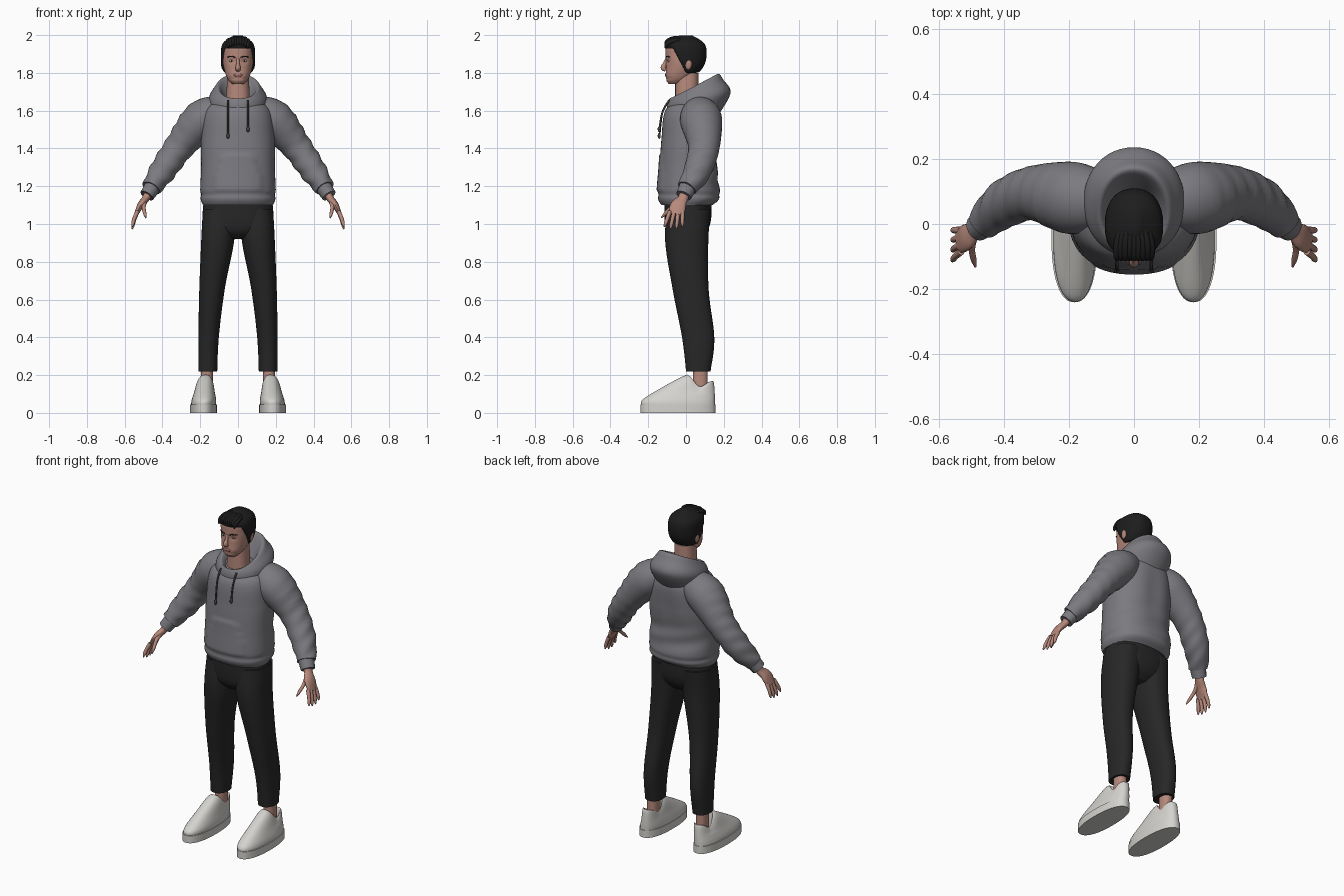
import bpy, bmesh, math, random
from mathutils import Matrix, Vector

random.seed(4)
default_cube = bpy.data.objects.get("Cube")
if default_cube:
    bpy.data.objects.remove(default_cube, do_unlink=True)


def material(name, *rgb):
    mat = bpy.data.materials.new(name)
    mat.use_nodes = True
    mat.diffuse_color = (*rgb, 1)
    shader = next(node for node in mat.node_tree.nodes if node.type == 'BSDF_PRINCIPLED')
    shader.inputs["Base Color"].default_value = (*rgb, 1)
    return mat


SKIN = material("skin", .47, .25, .2)
LIP = material("lip", .38, .16, .14)
HAIR = material("black hair", .012, .012, .012)
FLEECE = material("grey fleece", .2, .195, .215)
CORD = material("dark cord", .06, .06, .065)
CLOTH = material("black cloth", .02, .02, .02)
LEATHER = material("off white leather", .66, .65, .62)
EYE = material("eye white", .55, .5, .47)


def sample(values, t):
    """Read a constant, or a smooth curve through evenly spaced values, at t from start to end."""
    if isinstance(values, (int, float)):
        return values
    last = len(values) - 1
    i = min(int(t * last), last - 1)
    f = t * last - i
    a, b, c, d = (values[min(max(k, 0), last)] for k in (i - 1, i, i + 1, i + 2))
    bend = (a * 2 - b * 5 + c * 4 - d) * f + (b * 3 - a - c * 3 + d) * f * f
    return b + (c - a + bend) * (f / 2)


def bump(distance, width):
    return math.exp(-(distance / width) ** 2)


def power(value, exponent):
    return math.copysign(abs(value) ** exponent, value)


def finish(name, bm, mat, mirror=False, shape=None):
    """Turn a bmesh into a smooth object, reshaped by a rule and mirrored if asked."""
    if shape:
        for vert in bm.verts:
            vert.co = shape(vert.co.copy())
    bmesh.ops.recalc_face_normals(bm, faces=bm.faces)
    mesh = bpy.data.meshes.new(name)
    bm.to_mesh(mesh)
    bm.free()
    mesh.materials.append(mat)
    for polygon in mesh.polygons:
        polygon.use_smooth = True
    mesh.set_sharp_from_angle(angle=math.radians(50))
    part = bpy.data.objects.new(name, mesh)
    bpy.context.collection.objects.link(part)
    if mirror:
        part.modifiers.new("mirror", 'MIRROR').use_mirror_merge = False


def bridge(name, rings, mat, **options):
    """Join rings of points into a capped surface."""
    bm = bmesh.new()
    rows = [[bm.verts.new(point) for point in ring] for ring in rings]
    for low, high in zip(rows, rows[1:]):
        for i in range(len(low)):
            bm.faces.new((low[i - 1], low[i], high[i], high[i - 1]))
    bm.faces.new(rows[0])
    bm.faces.new(rows[-1])
    finish(name, bm, mat, **options)


def loft(name, mat, z, front, back, width, back_z=None, center=0, rows=24, sides=48, square=.87, **options):
    """Stack rounded rings whose front, back, half width and centre follow curves."""
    rings = []
    for row in range(rows + 1):
        t = row / rows
        near = Vector((sample(center, t), sample(front, t), sample(z, t)))
        far = Vector((near.x, sample(back, t), sample(back_z or z, t)))
        half = Vector((sample(width, t), 0, 0))
        ring = []
        for i in range(sides):
            angle = math.tau * i / sides
            across, depth = power(math.cos(angle), square), power(math.sin(angle), square)
            ring.append(near.lerp(far, (depth + 1) / 2) + half * across)
        rings.append(ring)
    bridge(name, rings, mat, **options)


def tube(name, mat, path, radius, flat=1, ref=(0, 1, 0), rows=16, sides=16, **options):
    """Sweep an ellipse along a smooth path; flat scales it along the ref direction."""
    path = [Vector(point) for point in path]
    spine = [sample(path, row / rows) for row in range(rows + 1)]
    rings = []
    for row, middle in enumerate(spine):
        along = (spine[min(row + 1, rows)] - spine[max(row - 1, 0)]).normalized()
        side = along.cross(Vector(ref)).normalized()
        size = max(sample(radius, row / rows), .001)
        up = side.cross(along) * sample(flat, row / rows)
        angles = [math.tau * i / sides for i in range(sides)]
        rings.append([middle + (side * math.cos(a) + up * math.sin(a)) * size for a in angles])
    bridge(name, rings, mat, **options)


def ball(name, mat, place, size, mirror=False):
    bm = bmesh.new()
    matrix = Matrix.Translation(place) @ Matrix.Diagonal((*size, 1))
    bmesh.ops.create_uvsphere(bm, u_segments=20, v_segments=12, radius=1, matrix=matrix)
    finish(name, bm, mat, mirror)


# Head, with sunken eye sockets and a crease above the chin
def face(v):
    if v.y < -.04:
        v.y += .008 * bump(abs(v.x) - .034, .016) * bump(v.z - 1.863, .014)
        v.y += .004 * bump(v.z - 1.77, .008)
    return v


# Hair stands off the scalp above the hairline and sinks under the skin below it
def scalp(v):
    hairline = min(max(1.8 - v.y * 1.9, 1.8), 1.93)
    lift = min(max((v.z - hairline) * .8, -.012), .009)
    return v + (v - Vector((0, 0, 1.88))).normalized() * lift


skull = dict(z=(1.74, 1.77, 1.83, 1.89, 1.95, 1.99), front=(-.09, -.108, -.105, -.108, -.1, -.03),
             back=(-.02, .02, .08, .1, .09, .03), width=(.03, .056, .076, .081, .074, .02))
loft("head", SKIN, **skull, rows=40, shape=face)
loft("hair", HAIR, **skull, rows=60, sides=64, shape=scalp)
loft("neck", SKIN, z=(1.6, 1.8), front=-.057, back=.066, width=(.066, .056))

# Swept locks at the front of the hair
for i in range(-4, 5):
    x = i * .013
    top = 1.987 - 5 * x * x - random.uniform(0, .004)
    tube("hair_lock", HAIR, [(x * .7, 0, top), (x, -.06, top), (x, -.1, top - .017), (x, -.11, top - .04)],
         radius=(.011, random.uniform(.01, .013), .011, .003), ref=(1, 0, 0))

# Facial features
tube("nose", SKIN, [(0, -.098, 1.885), (0, -.111, 1.85), (0, -.12, 1.826), (0, -.107, 1.813)],
     radius=(.007, .009, .014, .012), flat=(1.1, 1.2, 1, .6))
ball("lips", LIP, (0, -.105, 1.788), (.024, .007, .008))
ball("ears", SKIN, (.081, .012, 1.85), (.009, .019, .032), mirror=True)
ball("eyes", EYE, (.034, -.087, 1.864), (.014, .011, .007), mirror=True)
ball("irises", HAIR, (.034, -.094, 1.864), (.005, .005, .005), mirror=True)
tube("eyebrows", HAIR, [(.013, -.106, 1.882), (.034, -.102, 1.887), (.057, -.085, 1.884)],
     radius=.003, ref=(0, 0, 1), mirror=True)


# Hoodie body, with a hem groove, a front pocket and soft folds at the back
def fleece_body(v):
    v.xy *= 1 - .03 * bump(v.z - 1.155, .012)
    pocket_half = .13 - max(0, v.z - 1.24) * .4
    if v.y > 0:
        v.y -= .008 * bump(v.x, .05) * bump(v.z - 1.45, .15)
        v.y += .005 * math.sin(v.z * 50 + v.x * 12) * bump(v.z - 1.27, .08)
    elif abs(v.x) < pocket_half and 1.18 < v.z < 1.37:
        v.y -= .006
    return v


loft("hoodie_body", FLEECE, z=(1.1, 1.15, 1.3, 1.45, 1.6, 1.67), front=(-.13, -.15, -.14, -.13, -.11, -.03),
     back=(.14, .18, .165, .18, .18, .12), width=(.185, .2, .195, .195, .175, .09),
     rows=60, sides=64, shape=fleece_body)

# Hood lying around the neck, rolled over into its opening
loft("hood", FLEECE, z=(1.57, 1.63, 1.66, 1.66, 1.62), back_z=(1.56, 1.69, 1.76, 1.79, 1.66),
     front=(-.1, -.1, -.09, -.08, -.04), back=(.16, .235, .2, .16, .09),
     width=(.14, .155, .13, .1, .06), rows=32, square=.95)


# Sleeves with slanting folds, and their cuffs
def folds(v):
    strength = .004 * min(max((v.x - .2) * 10, 0), 1)
    return v + Vector((.8, 0, .55)) * strength * math.sin((v.x - v.z) * 60 + v.y * 25)


tube("sleeves", FLEECE, [(.09, .07, 1.6), (.19, .08, 1.55), (.31, .095, 1.41), (.4, .06, 1.28), (.46, .005, 1.19)],
     radius=(.08, .105, .079, .069, .05), flat=1.06, rows=36, sides=32, mirror=True, shape=folds)
tube("cuffs", FLEECE, [(.45, .012, 1.2), (.482, -.012, 1.15)], radius=(.044, .039), flat=1.08, mirror=True)

# Drawstrings of uneven length with knotted tips
for x, end in ((-.053, 1.475), (.053, 1.51)):
    tube("drawstring", CORD, [(x, -.09, 1.655), (x, -.125, 1.59), (x, -.14, end)], radius=.005)
    ball("drawstring_tip", CORD, (x, -.142, end - .008), (.008, .008, .016))

# Hands: palm, four fanned fingers and thumb
tube("palms", SKIN, [(.468, -.004, 1.175), (.488, -.016, 1.135), (.515, -.04, 1.1), (.54, -.052, 1.05)],
     radius=(.025, .02, .018, .01), flat=(1.2, 1.4, 2.3, 3.6), mirror=True)
for i, finger in enumerate(("index", "middle", "ring", "little")):
    y = -.085 + .022 * i
    fan = .01 * (i - 3)
    length = .082 + .014 * math.sin(math.pi * i / 3)
    tube(finger + "_fingers", SKIN, [(.532, y, 1.067), (.55, y + fan / 2, 1.067 - length / 2),
                                     (.56, y + fan, 1.067 - length)],
         radius=(.011, .011, .01, .009, .003), mirror=True)
tube("thumbs", SKIN, [(.497, -.035, 1.125), (.499, -.08, 1.085), (.488, -.132, 1.032)],
     radius=(.014, .014, .01, .009, .003), mirror=True)

# Trousers
loft("trouser_seat", CLOTH, z=(.92, .96, 1.02, 1.12), front=(-.06, -.1, -.113, -.115),
     back=(.07, .11, .132, .136), width=(.07, .16, .187, .182))
loft("trouser_legs", CLOTH, z=(.22, 1.08), front=(0, -.02, -.07, -.11, -.1), back=(.13, .15, .12, .118, .13),
     width=(.05, .054, .067, .087, .09), center=(.16, .156, .138, .108, .096), mirror=True)


# Ankles and low shoes, whose collars dip at the sides
def collar(v):
    v.z -= .05 * min(max((v.z - .1) / .08, 0), 1) * bump(v.y - .072, .042)
    return v


loft("ankles", SKIN, z=(.09, .26), front=.036, back=.115, width=.032, center=.165, mirror=True)
loft("shoe_uppers", LEATHER, z=(.035, .07, .13, .2, .195, .1), back_z=(.035, .065, .105, .165, .16, .1),
     front=(-.236, -.23, -.135, -.005, .01, .02), back=(.153, .15, .125),
     width=(.066, .065, .053, .041, .035, .033), center=(.183, .167), rows=30, mirror=True, shape=collar)
loft("shoe_soles", LEATHER, z=(0, .045), front=-.241, back=.156, width=.071, center=.183, rows=2, mirror=True)
